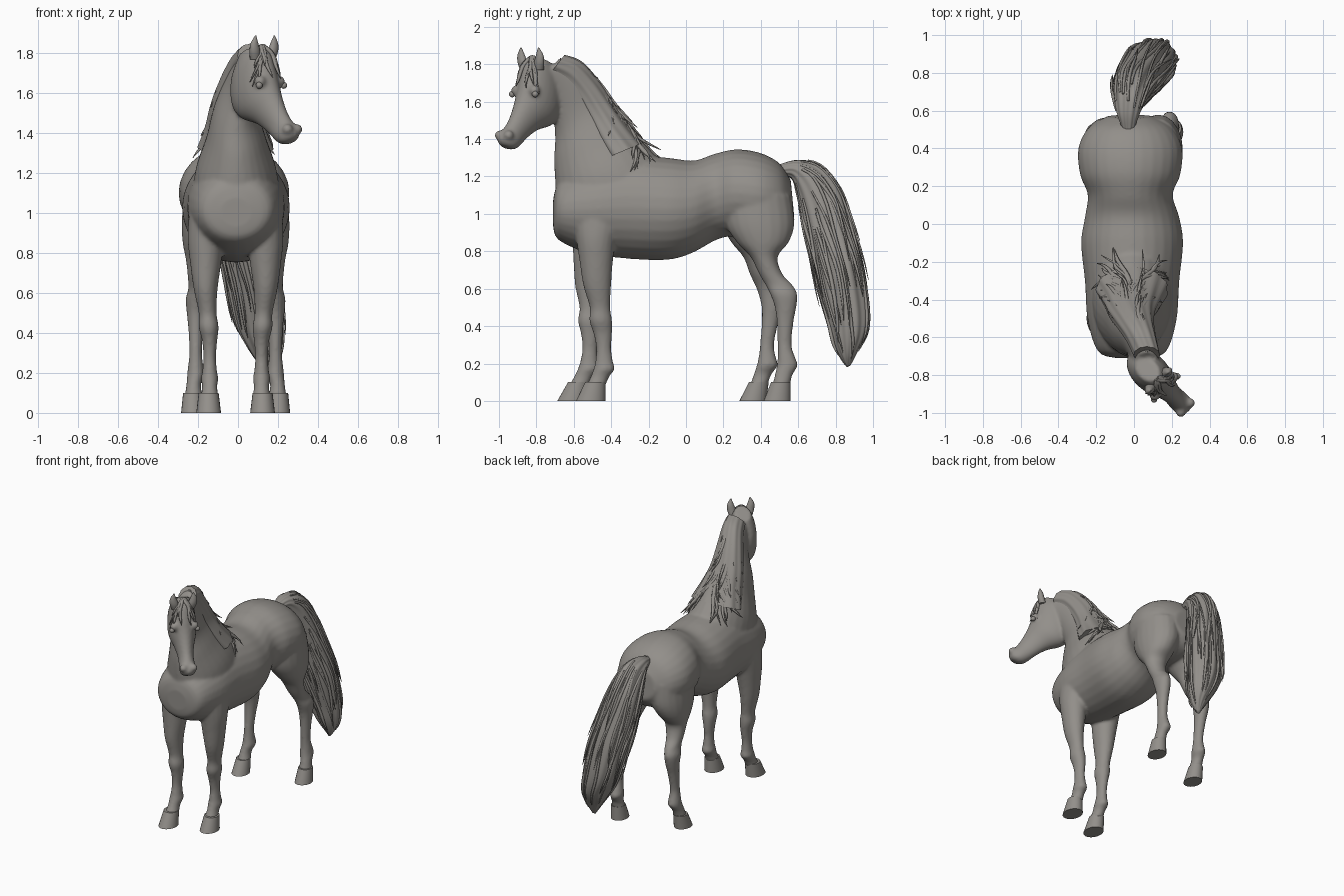
import bpy, bmesh, math, random
from mathutils import Vector, Matrix

random.seed(4)
if "Cube" in bpy.data.objects:
    bpy.data.objects.remove(bpy.data.objects["Cube"])

coat = bpy.data.materials.new("warm_grey")
coat.use_nodes = True
colour = (0.29, 0.275, 0.255, 1)
coat.diffuse_color = colour
coat.node_tree.nodes["Principled BSDF"].inputs["Base Color"].default_value = colour
WORLD = Matrix.Identity(4)


# Each section is (x, y1, z1, y2, z2, half width): an ellipse hung between two profile points
def sample(sections, t):
    last = len(sections) - 1
    place = min(max(t, 0), 1) * last
    i = min(int(place), last - 1)
    f = place - i
    a, b, c, d = (Vector(sections[min(max(i + k, 0), last)]) for k in (-1, 0, 1, 2))
    return b + 0.5 * f * ((c - a) + f * ((2 * a - 5 * b + 4 * c - d) + f * (3 * (b - c) + d - a)))


def surface_point(sections, t, angle, scale=1):
    x, y1, z1, y2, z2, w = sample(sections, t)
    centre = Vector((x, (y1 + y2) / 2, (z1 + z2) / 2))
    spoke = Vector((w * math.cos(angle), (y1 - y2) / 2 * math.sin(angle), (z1 - z2) / 2 * math.sin(angle)))
    return centre + spoke * scale


def loft(bm, sections, matrix=WORLD, sides=28, steps=5, ridge=0):
    count = (len(sections) - 1) * steps
    rings = []
    for j in range(count + 1):
        ring = []
        for k in range(sides):
            angle = math.tau * k / sides
            scale = 1 + ridge * math.sin(11 * angle + 5 * j / count)
            ring.append(bm.verts.new(matrix @ surface_point(sections, j / count, angle, scale)))
        rings.append(ring)
    for lower, upper in zip(rings, rings[1:]):
        for k in range(sides):
            n = (k + 1) % sides
            bm.faces.new((lower[k], lower[n], upper[n], upper[k]))
    bm.faces.new(rings[0][::-1])
    bm.faces.new(rings[-1])


def select_only(obj):
    bpy.ops.object.select_all(action='DESELECT')
    obj.select_set(True)
    bpy.context.view_layer.objects.active = obj


def finish(name, bm, voxel=0, angle=60):
    bmesh.ops.recalc_face_normals(bm, faces=bm.faces[:])
    mesh = bpy.data.meshes.new(name)
    bm.to_mesh(mesh)
    bm.free()
    mesh.materials.append(coat)
    obj = bpy.data.objects.new(name, mesh)
    bpy.context.collection.objects.link(obj)
    select_only(obj)
    if voxel:
        remesh = obj.modifiers.new("blend_parts", 'REMESH')
        remesh.mode = 'VOXEL'
        remesh.voxel_size = voxel
        smooth = obj.modifiers.new("soften", 'SMOOTH')
        smooth.factor, smooth.iterations = 0.5, 7
        bpy.ops.object.convert(target='MESH')
    bpy.ops.object.shade_smooth_by_angle(angle=math.radians(angle))
    return obj


# A hair lock slides over a lofted surface, lifts off it and tapers to a tip
def lock(curve, sections, t, angle, radius, lift=0.1, matrix=WORLD):
    steps = 12
    spline = curve.splines.new('POLY')
    spline.points.add(steps)
    wave, phase = random.uniform(0.04, 0.13), random.uniform(0, 6)
    for i, p in enumerate(spline.points):
        f = i / steps
        a = angle[0] + (angle[1] - angle[0]) * f + wave * math.sin(5 * f + phase)
        pos = surface_point(sections, t[0] + (t[1] - t[0]) * f, a, 1 + lift * f * f)
        p.co = (*(matrix @ pos), 1)
        p.radius = radius * (0.35 + 1.3 * f) * (1 - f) ** 0.8 * 1.5 + 0.0012


def hair_curve(name):
    curve = bpy.data.curves.new(name, 'CURVE')
    curve.dimensions = '3D'
    curve.bevel_depth, curve.bevel_resolution = 1, 1
    curve.use_fill_caps = True
    curve.materials.append(coat)
    return curve


def finish_hair(curve):
    obj = bpy.data.objects.new(curve.name, curve)
    bpy.context.collection.objects.link(obj)
    select_only(obj)
    bpy.ops.object.convert(target='MESH')
    bpy.ops.object.shade_smooth_by_angle(angle=math.radians(70))


torso = [(-.01, -.71, 1.08, -.71, .93, .08), (-.01, -.67, 1.18, -.68, .86, .18),
         (-.01, -.5, 1.26, -.52, .79, .235), (-.01, -.3, 1.31, -.3, .76, .25),
         (-.01, -.1, 1.3, -.1, .755, .27), (-.01, .04, 1.285, .03, .79, .25),
         (-.02, .15, 1.32, .16, .86, .225), (-.02, .27, 1.345, .25, .88, .265),
         (-.02, .4, 1.325, .4, .87, .275), (-.02, .5, 1.27, .52, .9, .22),
         (-.02, .56, 1.18, .58, .97, .12)]
neck = [(.07, -.8, 1.66, -.68, 1.83, .065), (.03, -.72, 1.55, -.55, 1.78, .08),
        (-.01, -.7, 1.42, -.42, 1.62, .11), (-.01, -.705, 1.28, -.3, 1.46, .15),
        (-.01, -.695, 1.12, -.18, 1.33, .2), (-.01, -.68, .98, -.05, 1.2, .22)]
# The head is drawn facing forward, then turned to its left at the poll
head = [(0, -.07, 1.845, .07, 1.79, .055), (0, -.115, 1.8, .12, 1.66, .085),
        (0, -.145, 1.72, .115, 1.54, .096), (0, -.17, 1.64, .06, 1.475, .09),
        (0, -.2, 1.57, -.05, 1.445, .066), (0, -.24, 1.5, -.13, 1.4, .052),
        (0, -.29, 1.44, -.185, 1.36, .056), (0, -.313, 1.4, -.22, 1.345, .05),
        (0, -.3, 1.37, -.25, 1.345, .03)]
turn = Matrix.Translation((.07, -.77, 0)) @ Matrix.Rotation(math.radians(45), 4, 'Z')
# Legs: height, front edge, back edge, half width, distance from the middle
foreleg = [(1.05, -.62, -.3, .09, .14), (.88, -.59, -.37, .09, .15), (.75, -.57, -.39, .078, .15),
           (.62, -.55, -.4, .06, .15), (.5, -.515, -.405, .045, .14), (.43, -.517, -.395, .05, .135),
           (.36, -.495, -.395, .038, .13), (.28, -.48, -.4, .032, .13), (.21, -.485, -.39, .037, .13),
           (.17, -.495, -.38, .044, .13), (.13, -.51, -.41, .038, .13), (.08, -.535, -.43, .046, .13)]
hindleg = [(1.1, .2, .56, .13, .13), (.95, .21, .58, .13, .14), (.85, .27, .55, .105, .16),
           (.77, .345, .49, .08, .17), (.68, .39, .515, .06, .18), (.62, .425, .57, .048, .19),
           (.57, .45, .595, .05, .2), (.5, .475, .59, .045, .2), (.42, .485, .575, .037, .2),
           (.3, .49, .565, .032, .2), (.23, .49, .585, .039, .2), (.19, .485, .598, .043, .2),
           (.14, .475, .57, .037, .21), (.08, .46, .555, .046, .21)]
fore_hoof = [(.1, -.54, -.43, .05, .135), (.0, -.588, -.43, .062, .135)]
hind_hoof = [(.1, .455, .56, .048, .215), (.0, .415, .56, .058, .215)]


# Right legs stand a little further forward than left ones
def leg_sections(table, side, stride):
    result = []
    for z, front, back, width, out in table:
        dy = -stride * (1 - z / 1.1) if side < 0 else 0
        result.append((side * out - .012, front + dy, z, back + dy, z, width))
    return result


# Body: torso, neck, head and legs blended into one skin
bm = bmesh.new()
loft(bm, torso)
loft(bm, neck)
loft(bm, head, turn)
for side in (1, -1):
    loft(bm, leg_sections(foreleg, side, .1), sides=20)
    loft(bm, leg_sections(hindleg, side, .13), sides=20)
    # Brow and nostril bulges
    for spot, size in (((side * .068, -.125, 1.66), .03), ((side * .034, -.285, 1.42), .028)):
        bmesh.ops.create_uvsphere(bm, u_segments=16, v_segments=10, radius=size,
                                  matrix=turn @ Matrix.Translation(spot))
finish("body", bm, voxel=.01)

# Hooves
for side, label in ((1, "left"), (-1, "right")):
    for table, stride, end in ((fore_hoof, .1, "front"), (hind_hoof, .13, "hind")):
        bm = bmesh.new()
        loft(bm, leg_sections(table, side, stride), sides=24, steps=2)
        finish(f"{end}_{label}_hoof", bm, angle=40)

    # Ears: leaf shapes leaning slightly outward
    ear = [(side * .055, -.1, 1.77, -.05, 1.77, .025), (side * .063, -.108, 1.81, -.06, 1.81, .03),
           (side * .07, -.105, 1.85, -.07, 1.85, .022), (side * .066, -.095, 1.89, -.09, 1.89, .003)]
    bm = bmesh.new()
    loft(bm, ear, turn, sides=14)
    finish(f"{label}_ear", bm)

    # Eyes
    bm = bmesh.new()
    bmesh.ops.create_uvsphere(bm, u_segments=16, v_segments=10, radius=.017,
                              matrix=turn @ Matrix.Translation((side * .087, -.138, 1.64)))
    finish(f"{label}_eye", bm)

# Mane: a ridged cap over the crest, with loose locks on both sides
cap = []
for i in range(6):
    x, y1, z1, y2, z2, w = sample(neck, .02 + .14 * i)
    thick = .022 * (1 - i / 5)
    cap.append((x, y2 + (y1 - y2) * .5, z2 + (z1 - z2) * .5, y2 + thick, z2 + thick, w * 1.04))
bm = bmesh.new()
loft(bm, cap, sides=66, ridge=.025)
finish("mane_cap", bm)
mane = hair_curve("mane_locks")
crest = -math.pi / 2
for side in (1, -1):
    for i in range(30):
        start = .02 + .6 * i / 30
        end = min(start + random.uniform(.2, .42), .86)
        spread = random.uniform(.25, 1.25)
        lock(mane, neck, (start, end), (crest + side * .1, crest + side * spread),
             random.uniform(.007, .016), random.uniform(.02, .22))
    # Forelock
    for i in range(6):
        lock(mane, head, (.01, random.uniform(.2, .34)),
             (-crest + side * .1, -crest + side * random.uniform(.2, 1.2)),
             random.uniform(.007, .013), .12, turn)
finish_hair(mane)

# Tail: a ridged plume swinging to its left, with locks and loose wisps
tail = [(-.03, .5, 1.265, .53, 1.2, .035), (-.03, .6, 1.288, .57, 1.18, .06),
        (-.02, .72, 1.26, .6, 1.07, .085), (0, .82, 1.13, .63, .92, .11),
        (.03, .88, .95, .67, .76, .125), (.07, .94, .74, .71, .6, .13),
        (.1, .975, .52, .76, .42, .12), (.13, .97, .38, .79, .31, .09),
        (.15, .92, .27, .83, .23, .05), (.15, .88, .19, .86, .18, .01)]
bm = bmesh.new()
loft(bm, tail, sides=88, ridge=.035)
finish("tail", bm)
locks = hair_curve("tail_locks")
for i in range(44):
    angle = math.tau * i / 44
    start = random.uniform(.12, .55)
    lock(locks, tail, (start, min(start + random.uniform(.3, .5), .97)),
         (angle, angle + random.uniform(-.3, .3)), random.uniform(.006, .012), random.uniform(0, .2))
finish_hair(locks)
